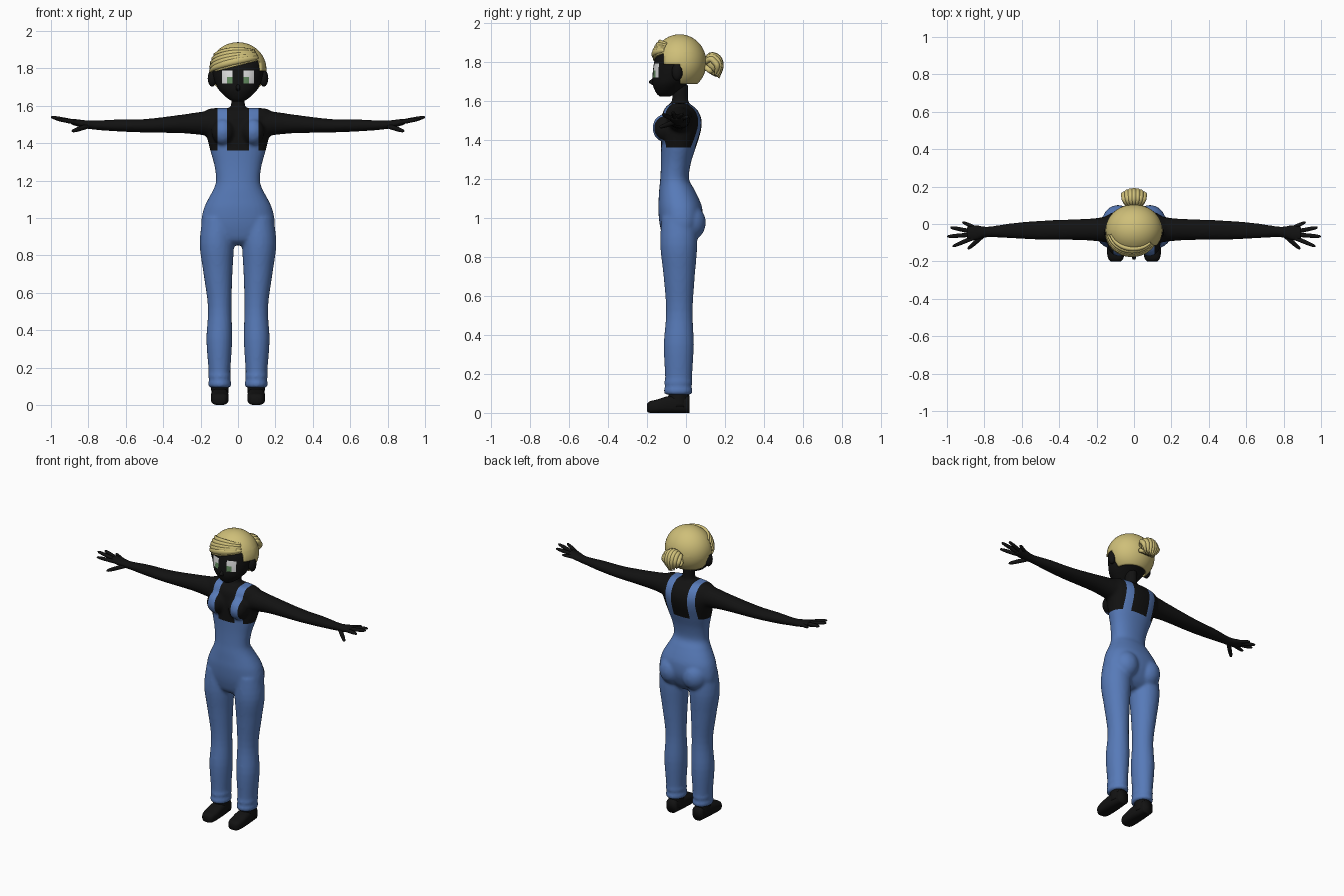
import bpy, bmesh, math
from mathutils import Vector, Matrix

if "Cube" in bpy.data.objects:
    bpy.data.objects.remove(bpy.data.objects["Cube"])

X, Y, Z = Vector((1, 0, 0)), Vector((0, 1, 0)), Vector((0, 0, 1))


def material(name, rgb):
    m = bpy.data.materials.new(name)
    m.diffuse_color = (*rgb, 1)
    m.use_nodes = True
    m.node_tree.nodes["Principled BSDF"].inputs["Base Color"].default_value = m.diffuse_color
    return m


BLACK = material("black", (0.006, 0.006, 0.006))
BLUE = material("denim blue", (0.095, 0.195, 0.48))
BLOND = material("blond", (0.62, 0.52, 0.19))
WHITE = material("eye white", (0.75, 0.75, 0.75))
GREEN = material("iris green", (0.13, 0.27, 0.12))


def spline(rows, k):
    """Catmull-Rom interpolation of rows of numbers."""
    out = []
    for i in range(len(rows) - 1):
        a, b, c, d = (rows[max(0, min(len(rows) - 1, j))] for j in (i - 1, i, i + 1, i + 2))
        for s in range(k):
            t = s / k
            out.append([q + 0.5 * t * (r - p + t * (2*p - 5*q + 4*r - s3 + t * (3*(q - r) + s3 - p)))
                        for p, q, r, s3 in zip(a, b, c, d)])
    return out + [list(rows[-1])]


def tube(bm, rows, side=X, axis=None, n=24, k=4, power=2.0):
    """Loft of rows (x, y, z, half-width, half-depth)."""
    rows = spline(rows, k)
    pts = [Vector(r[:3]) for r in rows]
    rings = []
    for i, r in enumerate(rows):
        t = axis or (pts[min(i + 1, len(pts) - 1)] - pts[max(i - 1, 0)]).normalized()
        u = (side - t * side.dot(t)).normalized()
        v = t.cross(u)
        ring = []
        for j in range(n):
            c, s = math.cos(math.tau * j / n), math.sin(math.tau * j / n)
            c, s = (math.copysign(abs(w) ** (2 / power), w) for w in (c, s))
            ring.append(bm.verts.new(pts[i] + u * c * max(r[3], 0.001) + v * s * max(r[4], 0.001)))
        rings.append(ring)
    for a, b in zip(rings, rings[1:]):
        for j in range(n):
            bm.faces.new((a[j], a[(j + 1) % n], b[(j + 1) % n], b[j]))
    bm.faces.new(rings[0][::-1])
    bm.faces.new(rings[-1])


def ball(bm, centre, size, seg=24):
    m = Matrix.Translation(centre) @ Matrix.Diagonal((*size, 1))
    bmesh.ops.create_uvsphere(bm, u_segments=seg, v_segments=seg // 2, radius=1, matrix=m)


def cut(bm, co, no):
    bmesh.ops.bisect_plane(bm, geom=bm.verts[:] + bm.edges[:] + bm.faces[:], dist=1e-5,
                           plane_co=co, plane_no=no)


def finish(bm, name, mats, rule=None):
    bmesh.ops.recalc_face_normals(bm, faces=bm.faces[:])
    for f in bm.faces:
        f.smooth = True
        if rule:
            f.material_index = rule(f.calc_center_median())
    me = bpy.data.meshes.new(name)
    bm.to_mesh(me)
    bm.free()
    for m in mats:
        me.materials.append(m)
    ob = bpy.data.objects.new(name, me)
    bpy.context.collection.objects.link(ob)
    return ob


def stack(rows):
    """(z, half-width, front y, back y) to tube rows."""
    return [(0, (f + b) / 2, z, w, (b - f) / 2) for z, w, f, b in rows]


# Body volumes: torso, neck, then limbs on both sides
bm = bmesh.new()
tube(bm, stack([(.855, .09, -.08, .01), (.88, .16, -.11, .04), (.92, .19, -.125, .065),
                (.98, .197, -.137, .085), (1.05, .183, -.142, .083), (1.1, .16, -.14, .065),
                (1.15, .133, -.137, .04), (1.2, .117, -.132, .015), (1.28, .126, -.128, .025),
                (1.36, .148, -.128, .05), (1.44, .168, -.13, .075), (1.5, .183, -.125, .08),
                (1.55, .185, -.115, .06), (1.58, .165, -.09, .025), (1.588, .12, -.07, .01)]),
     axis=Z, n=40, power=2.2)
tube(bm, stack([(1.54, .055, -.09, .03), (1.6, .038, -.072, .012), (1.68, .036, -.072, .012)]), axis=Z)
for s in (-1, 1):
    ball(bm, (s * .08, -.11, 1.46), (.062, .062, .07))
    ball(bm, (s * .085, .015, .975), (.085, .087, .095))
    tube(bm, [(s * x, y, z, a, b) for x, y, z, a, b in (
        (.0975, -.04, .093, .056, .068), (.0975, -.04, .115, .063, .074), (.098, -.04, .135, .056, .068),
        (.0985, -.039, .157, .062, .073), (.099, -.038, .18, .058, .069), (.1, -.037, .35, .069, .077),
        (.0975, -.034, .52, .063, .068), (.107, -.035, .7, .077, .08), (.113, -.037, .86, .092, .095),
        (.105, -.035, 1.0, .085, .09))], axis=Z, n=32)
    tube(bm, [(s * x, y, z, a, b) for x, y, z, a, b in (
        (.12, -.028, 1.505, .075, .072), (.2, -.03, 1.506, .062, .062), (.3, -.03, 1.503, .056, .05),
        (.5, -.033, 1.493, .051, .036), (.65, -.036, 1.495, .041, .032), (.78, -.042, 1.497, .029, .024),
        (.85, -.047, 1.507, .043, .02), (.895, -.05, 1.517, .04, .016))], side=Y, axis=X)
raw = finish(bm, "body volumes", [BLACK])

# Blend the volumes into one skin, then cut the overalls and straps as colour regions
m = raw.modifiers.new("blend", 'REMESH')
m.mode, m.voxel_size = 'VOXEL', 0.01
m = raw.modifiers.new("relax", 'SMOOTH')
m.factor, m.iterations = 0.5, 4
deps = bpy.context.evaluated_depsgraph_get()
blended = bpy.data.meshes.new_from_object(raw.evaluated_get(deps))
bm = bmesh.new()
bm.from_mesh(blended)
bpy.data.objects.remove(raw)
cut(bm, (0, 0, 1.36), Z)
for x in (-.11, -.06, .06, .11):
    cut(bm, (x, 0, 0), X)
finish(bm, "body_and_overalls", [BLACK, BLUE],
       lambda c: int(c.z < 1.36 or (.06 < abs(c.x) < .11 and c.z < 1.62)))

# Fingers and shoes
for s, label in ((-1, "left"), (1, "right")):
    bm = bmesh.new()
    for a, b, r in (((.8, -.055, 1.492), (.888, -.134, 1.464), .013),
                    ((.85, -.07, 1.508), (.97, -.12, 1.53), .012),
                    ((.87, -.057, 1.513), (1.0, -.067, 1.54), .012),
                    ((.87, -.04, 1.513), (.982, -.018, 1.532), .012),
                    ((.84, -.025, 1.506), (.918, .011, 1.518), .011)):
        a, b = Vector((s * a[0], *a[1:])), Vector((s * b[0], *b[1:]))
        tube(bm, [(*a.lerp(b, t), r * w, r * w) for t, w in ((0, 1), (.6, .95), (.92, .65), (1, .15))],
             side=Z, n=10)
    finish(bm, label + "_fingers", [BLACK])
    bm = bmesh.new()
    x = s * .0975
    tube(bm, [(x, .018, .045, .036, .045), (x, -.05, .045, .044, .045), (x, -.1, .042, .047, .042),
              (x, -.15, .034, .047, .034), (x, -.185, .03, .04, .03), (x, -.2, .027, .026, .02)],
         axis=-Y, power=3)
    tube(bm, [(x, -.037, .03, .045, .052), (x, -.037, .12, .046, .052)], axis=Z)
    finish(bm, label + "_shoe", [BLACK])

# Head with painted eyes
bm = bmesh.new()
tube(bm, stack([(1.622, .025, -.135, -.08), (1.64, .056, -.153, -.05), (1.68, .098, -.17, .0),
                (1.72, .12, -.172, .045), (1.78, .138, -.166, .085), (1.84, .134, -.152, .08),
                (1.89, .1, -.118, .045), (1.915, .05, -.08, .01)]), axis=Z, n=40)
for v in (1.72, 1.755, 1.79):
    cut(bm, (0, 0, v), Z)
for v in (.03, .06, .085):
    cut(bm, (v, 0, 0), X)
    cut(bm, (-v, 0, 0), X)


def eye_rule(c):
    if c.y > -.09 or not (.03 < abs(c.x) < .085 and 1.72 < c.z < 1.79):
        return 0
    return 2 if abs(c.x) < .06 and c.z < 1.755 else 1


finish(bm, "head", [BLACK, WHITE, GREEN], eye_rule)
bm = bmesh.new()
tube(bm, [(0, -.165, 1.715, .006, .006), (0, -.178, 1.695, .012, .013), (0, -.165, 1.68, .008, .006)], axis=-Z, n=12)
for s in (-1, 1):
    ball(bm, (s * .138, -.045, 1.747), (.024, .028, .045), 16)
finish(bm, "nose_and_ears", [BLACK])

# Hair cap, cut to a stepped hairline
HC, HR = Vector((0, -.033, 1.795)), (.152, .138, .145)
bm = bmesh.new()
ball(bm, HC, HR, 48)
for co, no in (((0, -.03, 0), Y), ((0, -.115, 0), Y), ((0, 0, 1.785), Z), ((0, 0, 1.685), Z),
               ((0, 0, 1.815), Vector((-.26, 0, 1)).normalized())):
    cut(bm, co, no)


def bare(c):
    limit = 1.685 if c.y > -.03 else 1.785 if c.y > -.115 else 1.815 + .26 * c.x
    return c.z < limit


bmesh.ops.delete(bm, geom=[f for f in bm.faces if bare(f.calc_center_median())], context='FACES')
cap = finish(bm, "hair_cap", [BLOND])
m = cap.modifiers.new("thickness", 'SOLIDIFY')
m.thickness, m.offset = .012, -1

# Swept fringe strands lying on the cap
bm = bmesh.new()
for i in range(5):
    rows = []
    for j in range(8):
        t = j / 7
        a = math.radians(50 - 128 * t)
        z = (1.858 + .008 * i) * (1 - t) + (1.785 + .022 * i) * t + .012 * math.sin(math.pi * t)
        q = math.sqrt(1 - ((z - HC.z) / HR[2]) ** 2)
        w = .006 + .013 * math.sin(math.pi * min(1, t * .85 + .08))
        rows.append((HR[0] * q * math.sin(a), HC.y - HR[1] * q * math.cos(a), z, w, w * .7))
    tube(bm, rows, side=Z, n=10, k=3)
finish(bm, "fringe", [BLOND])

# Short ponytail of drooping strands
bm = bmesh.new()
ball(bm, (0, .142, 1.79), (.05, .04, .05))
for i in range(7):
    t = (i - 3) / 3
    x, d = .052 * t, .02 * t * t
    tube(bm, [(x * .3, .09, 1.79, .012, .012), (x * .9, .125, 1.833 - d, .015, .015),
              (x, .165 - d, 1.82 - d, .016, .016), (x, .18 - d, 1.775, .015, .014),
              (x * .6, .168 - d, 1.715 + d * .7, .003, .003)], side=X, n=10)
    tube(bm, [(x * .3, .085, 1.785, .012, .012), (x * .9, .12, 1.755, .014, .014),
              (x * .6, .155 - d, 1.725 + d, .004, .004)], side=X, n=10)
finish(bm, "ponytail", [BLOND])
